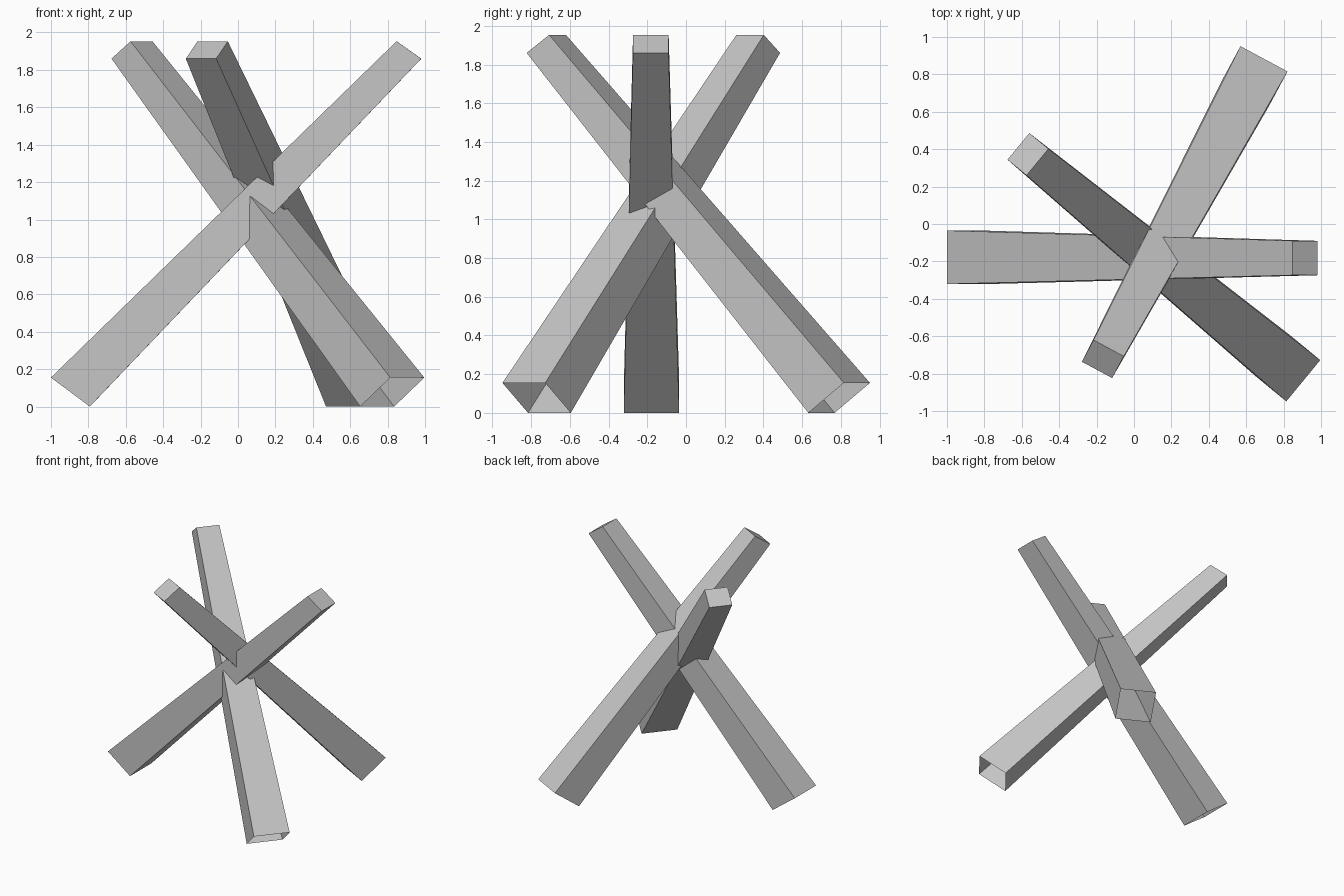
import bpy
import bmesh
from mathutils import Vector

cube = bpy.data.objects.get("Cube")
if cube:
    bpy.data.objects.remove(cube, do_unlink=True)

steel = bpy.data.materials.new("plain_grey")
steel.use_nodes = True
GREY = (0.56, 0.56, 0.56, 1)
steel.diffuse_color = GREY
steel.node_tree.nodes["Principled BSDF"].inputs["Base Color"].default_value = GREY

UP = Vector((0, 0, 1))


def end_ring(bm, outer, direction, inset, half_width, z_outer, z_inner):
    """Four corners of a slanted beam end, outer edge first."""
    side = UP.cross(direction) * half_width
    far = outer + UP * z_outer
    near = outer + direction * inset + UP * z_inner
    return [bm.verts.new(p) for p in (far - side, far + side, near + side, near - side)]


def beam(name, foot, tip):
    """Tapered hollow beam, open at the foot and capped at the tip."""
    foot, tip = Vector((*foot, 0)), Vector((*tip, 0))
    run = (tip - foot).normalized()
    bm = bmesh.new()
    low = end_ring(bm, foot, run, 0.208, 0.143, 0.155, 0)
    high = end_ring(bm, tip, run, -0.132, 0.092, 1.86, 1.953)
    # the outer foot edge continues into the inner tip edge along the top face
    high = [high[3], high[2], high[1], high[0]]
    for i in range(4):
        j = (i + 1) % 4
        bm.faces.new((low[i], low[j], high[j], high[i]))
    bm.faces.new(high)
    bmesh.ops.recalc_face_normals(bm, faces=bm.faces)
    # make sure the cap looks upward, with the sides following it
    bm.faces.ensure_lookup_table()
    bm.normal_update()
    if bm.faces[4].normal.z < 0:
        bmesh.ops.reverse_faces(bm, faces=bm.faces)
    mesh = bpy.data.meshes.new(name)
    bm.to_mesh(mesh)
    bm.free()
    mesh.materials.append(steel)
    bpy.context.collection.objects.link(bpy.data.objects.new(name, mesh))


# three crossing beams, each given by its outer foot and outer tip
beam("right_foot_beam", (-1, -0.178), (0.98, -0.182))
beam("front_foot_beam", (0.905, -0.838), (-0.618, 0.415))
beam("back_foot_beam", (0.695, 0.883), (-0.198, -0.78))
